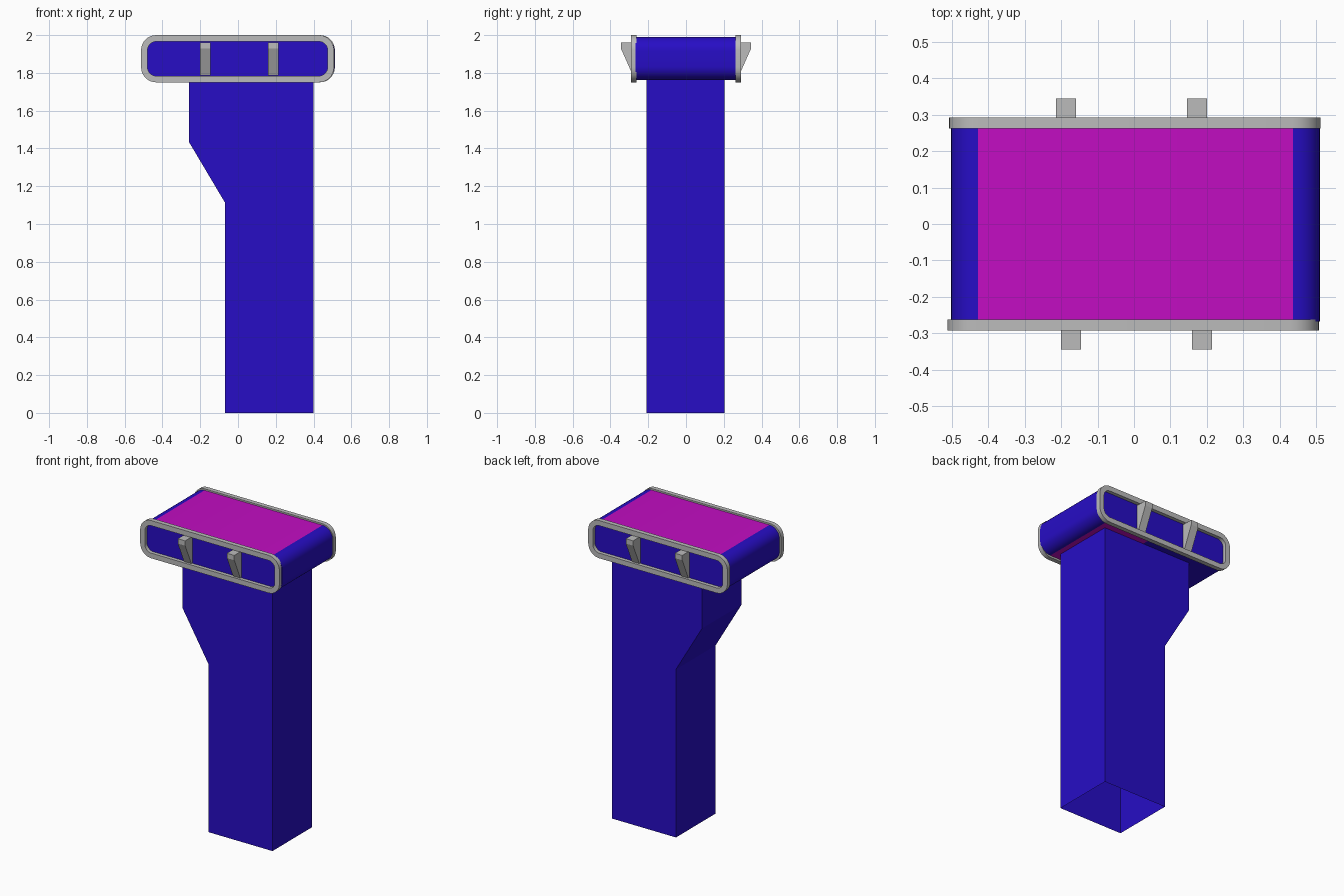
import bpy
import math

cube = bpy.data.objects.get("Cube")
if cube:
    bpy.data.objects.remove(cube, do_unlink=True)


def material(name, colour):
    m = bpy.data.materials.new(name)
    m.use_nodes = True
    m.diffuse_color = (*colour, 1)
    m.node_tree.nodes["Principled BSDF"].inputs["Base Color"].default_value = (*colour, 1)
    return m


BLUE = material("deep blue", (0.02, 0.004, 0.56))
MAGENTA = material("magenta", (0.54, 0.004, 0.54))
GREY = material("light grey", (0.5, 0.5, 0.5))


def build(name, verts, faces, mats, smooth=False):
    mesh = bpy.data.meshes.new(name)
    mesh.from_pydata(verts, [], faces)
    for m in mats:
        mesh.materials.append(m)
    obj = bpy.data.objects.new(name, mesh)
    bpy.context.collection.objects.link(obj)
    if smooth:
        bpy.ops.object.select_all(action='DESELECT')
        obj.select_set(True)
        bpy.context.view_layer.objects.active = obj
        bpy.ops.object.shade_smooth_by_angle(angle=math.radians(35))
    return obj


def rounded_rect(x0, x1, z0, z1, r, steps=8):
    """Counter-clockwise outline starting at the lower right corner."""
    corners = [(x1 - r, z0 + r), (x1 - r, z1 - r), (x0 + r, z1 - r), (x0 + r, z0 + r)]
    points = []
    for i, (cx, cz) in enumerate(corners):
        for s in range(steps + 1):
            a = math.radians(-90 + 90 * (i + s / steps))
            points.append((cx + r * math.cos(a), cz + r * math.sin(a)))
    return points


def walls(n, a, b):
    return [(a + i, a + (i + 1) % n, b + (i + 1) % n, b + i) for i in range(n)]


# Hollow column with a stepped side, open at the foot
profile = [(-0.07, 0), (0.4, 0), (0.4, 1.77), (-0.26, 1.77), (-0.26, 1.435), (-0.07, 1.115)]
n = len(profile)
verts = [(x, y, z) for y in (-0.21, 0.205) for x, z in profile]
sides = walls(n, 0, n)[1:]
build("column", verts, [tuple(range(n)), tuple(range(2 * n - 1, n - 1, -1))] +
      [f[::-1] for f in sides], [BLUE])

# Head with rounded ends, magenta on top and on part of the underside
outline = rounded_rect(-0.503, 0.511, 1.762, 1.99, 0.074)
outline.append((0.1, 1.762))
n = len(outline)
verts = [(x, y, z) for y in (-0.268, 0.268) for x, z in outline]
head = build("head", verts, [tuple(range(n)), tuple(range(2 * n - 1, n - 1, -1))] +
             [f[::-1] for f in walls(n, 0, n)], [BLUE, MAGENTA], True)
for face in head.data.polygons:
    top = face.normal.z > 0.999
    under = face.normal.z < -0.999 and face.center.x > 0.1
    face.material_index = int(top or under)

# Rims and wedge brackets, the back set being the front set turned half round
wedge = [(-0.262, 1.787), (-0.281, 1.787), (-0.345, 1.93), (-0.345, 1.962), (-0.262, 1.962)]
for label, t in (("front", 1), ("back", -1)):
    loops = [(rounded_rect(-0.513, 0.508, 1.75, 2.0, 0.08), (-0.292, -0.262)),
             (rounded_rect(-0.479, 0.474, 1.784, 1.966, 0.046), (-0.262, -0.292))]
    verts = [(t * x, t * y, z) for pts, ys in loops for y in ys for x, z in pts]
    n = len(loops[0][0])
    faces = []
    for k in range(4):
        faces += [f[::-1] for f in walls(n, k * n, (k + 1) % 4 * n)]
    build(label + "_rim", verts, faces, [GREY], True)

    for side, cx in (("inner", -0.173), ("outer", 0.187)):
        verts = [(t * x, t * y, z) for x in (cx - 0.027, cx + 0.027) for y, z in wedge]
        n = len(wedge)
        build(label + "_bracket_" + side, verts,
              [tuple(range(n)), tuple(range(2 * n - 1, n - 1, -1))] +
              [f[::-1] for f in walls(n, 0, n)], [GREY])
